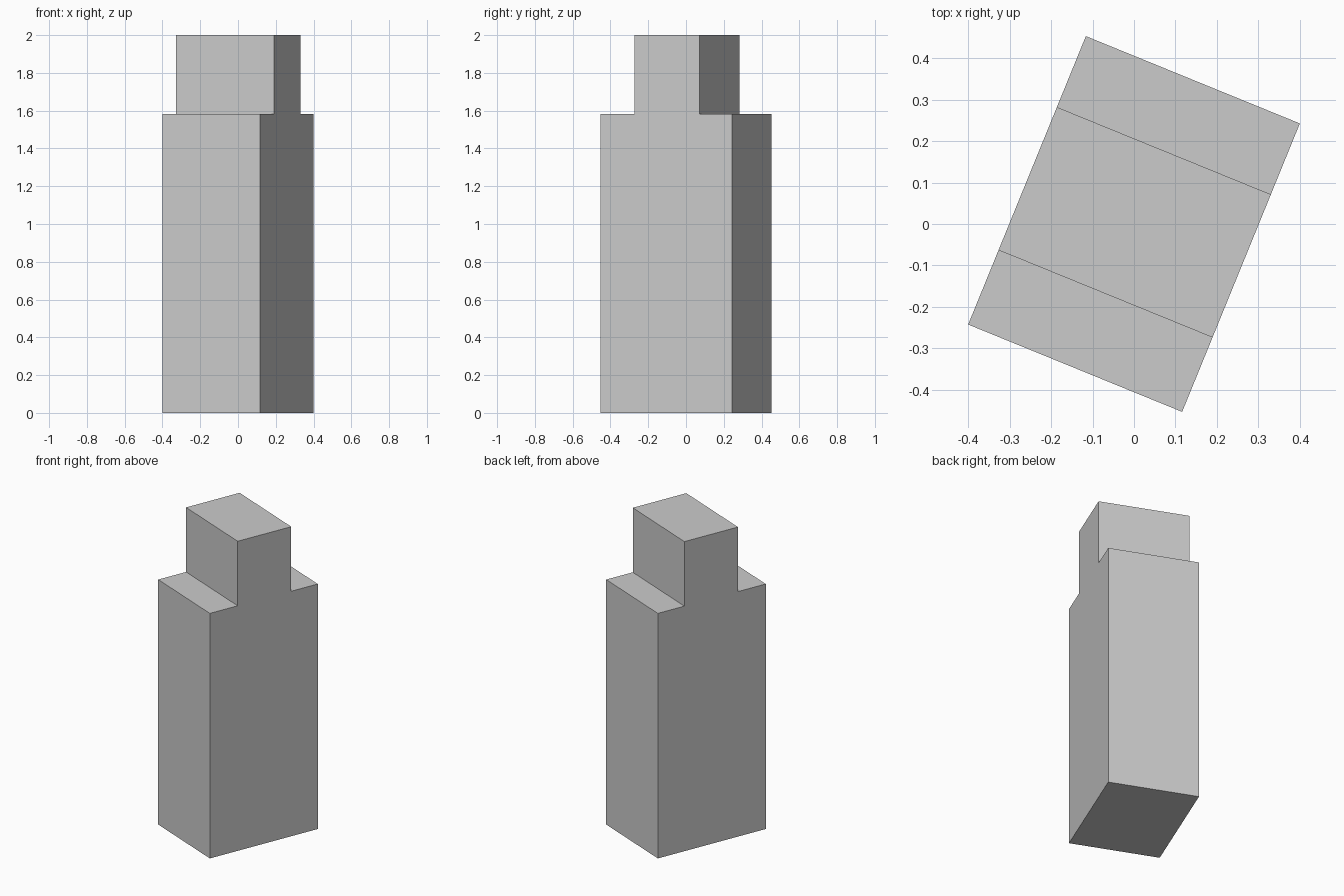
import bpy, bmesh, math
from mathutils import Matrix

if "Cube" in bpy.data.objects:
    bpy.data.objects.remove(bpy.data.objects["Cube"])

WIDTH = 0.558
HALF_DEPTH = 0.376
SHOULDER_Z = 1.583
TOP_Z = 2.0
NECK_FRONT, NECK_BACK = -0.182, 0.191

# Stepped side profile (y, z)
profile = [(-HALF_DEPTH, 0), (HALF_DEPTH, 0), (HALF_DEPTH, SHOULDER_Z),
           (NECK_BACK, SHOULDER_Z), (NECK_BACK, TOP_Z),
           (NECK_FRONT, TOP_Z), (NECK_FRONT, SHOULDER_Z),
           (-HALF_DEPTH, SHOULDER_Z)]

# Extrude the profile across the width
bm = bmesh.new()
face = bm.faces.new([bm.verts.new((-WIDTH / 2, y, z)) for y, z in profile])
side = bmesh.ops.extrude_face_region(bm, geom=[face])["geom"]
bmesh.ops.translate(bm, vec=(WIDTH, 0, 0),
                    verts=[v for v in side if isinstance(v, bmesh.types.BMVert)])
bmesh.ops.recalc_face_normals(bm, faces=bm.faces)

# Turn the block to its angled footprint
bm.transform(Matrix.Rotation(math.radians(-22.2), 4, 'Z'))

mesh = bpy.data.meshes.new("stepped_block")
bm.to_mesh(mesh)
bm.free()
bpy.context.collection.objects.link(bpy.data.objects.new("stepped_block", mesh))
